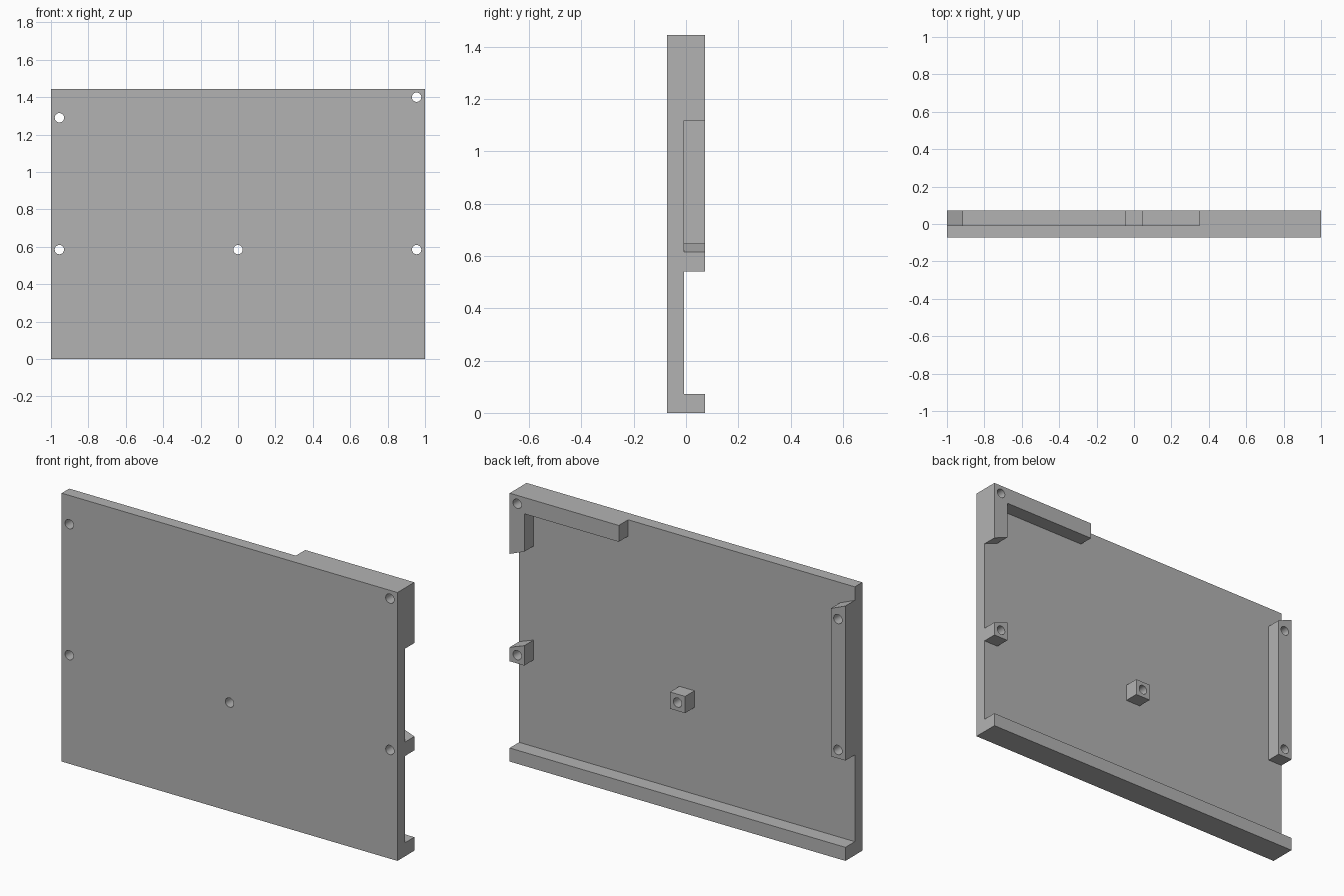
import bpy, bmesh, math

if "Cube" in bpy.data.objects:
    bpy.data.objects.remove(bpy.data.objects["Cube"], do_unlink=True)

grey = bpy.data.materials.new("plain_grey")
grey.use_nodes = True
GREY = (0.45, 0.45, 0.45, 1)
grey.diffuse_color = GREY
grey.node_tree.nodes["Principled BSDF"].inputs["Base Color"].default_value = GREY

FRONT, SEAT, BACK = -0.072, -0.008, 0.072
TOP = 1.445
INNER = 0.913          # inner edge of the side ribs
HOLE_X, HOLE_R = 0.955, 0.025


def prism(name, outline, y0, y1):
    """Extrude an x-z outline from y0 to y1."""
    bm = bmesh.new()
    face = bm.faces.new([bm.verts.new((x, y0, z)) for x, z in outline])
    ext = bmesh.ops.extrude_face_region(bm, geom=[face])["geom"]
    moved = [v for v in ext if isinstance(v, bmesh.types.BMVert)]
    bmesh.ops.translate(bm, verts=moved, vec=(0, y1 - y0, 0))
    bmesh.ops.recalc_face_normals(bm, faces=bm.faces)
    mesh = bpy.data.meshes.new(name)
    bm.to_mesh(mesh)
    bm.free()
    obj = bpy.data.objects.new(name, mesh)
    bpy.context.collection.objects.link(obj)
    mesh.materials.append(grey)
    return obj


def box(x0, x1, z0, z1):
    return [(x0, z0), (x1, z0), (x1, z1), (x0, z1)]


def drill(obj, holes):
    """Bore round screw holes through the part along y."""
    for x, z in holes:
        bpy.ops.mesh.primitive_cylinder_add(
            vertices=32, radius=HOLE_R, depth=1,
            location=(x, 0, z), rotation=(math.pi / 2, 0, 0))
        cutter = bpy.context.object
        cutter.hide_render = True
        cutter.data.materials.append(grey)
        mod = obj.modifiers.new("bore", "BOOLEAN")
        mod.operation, mod.solver, mod.object = "DIFFERENCE", "EXACT", cutter
        bpy.context.view_layer.objects.active = obj
        bpy.ops.object.modifier_apply(modifier=mod.name)
        bpy.data.objects.remove(cutter, do_unlink=True)


# Screw hole positions
corner, left, middle = (HOLE_X, 1.4), (HOLE_X, 0.585), (0, 0.585)
right_low, right_high = (-HOLE_X, 0.585), (-HOLE_X, 1.29)

# Flat front panel
panel = prism("panel", box(-1, 1, 0, TOP), FRONT, SEAT)
drill(panel, [corner, left, middle, right_low, right_high])

# Raised ribs and bosses on the back: outline and holes
raised = {
    "bottom_rail": (box(-1, 1, 0, 0.073), []),
    "corner_bracket": ([(0.35, TOP), (0.35, 1.357), (INNER, 1.357),
                        (INNER, 1.153), (1, 1.118), (1, TOP)], [corner]),
    "left_boss": ([(INNER, 0.54), (1, 0.54), (1, 0.615), (INNER, 0.647)], [left]),
    "middle_boss": (box(-0.045, 0.045, 0.54, 0.63), [middle]),
    "right_rib": ([(-1, 0.54), (-INNER, 0.54), (-INNER, 1.336), (-1, 1.372)],
                  [right_low, right_high]),
}
parts = [panel]
for name, (outline, holes) in raised.items():
    part = prism(name, outline, SEAT, BACK)
    drill(part, holes)
    parts.append(part)

# Smooth the bores, keep the corners sharp
bpy.ops.object.select_all(action="DESELECT")
for part in parts:
    part.select_set(True)
bpy.context.view_layer.objects.active = panel
bpy.ops.object.shade_smooth_by_angle(angle=math.radians(30))
